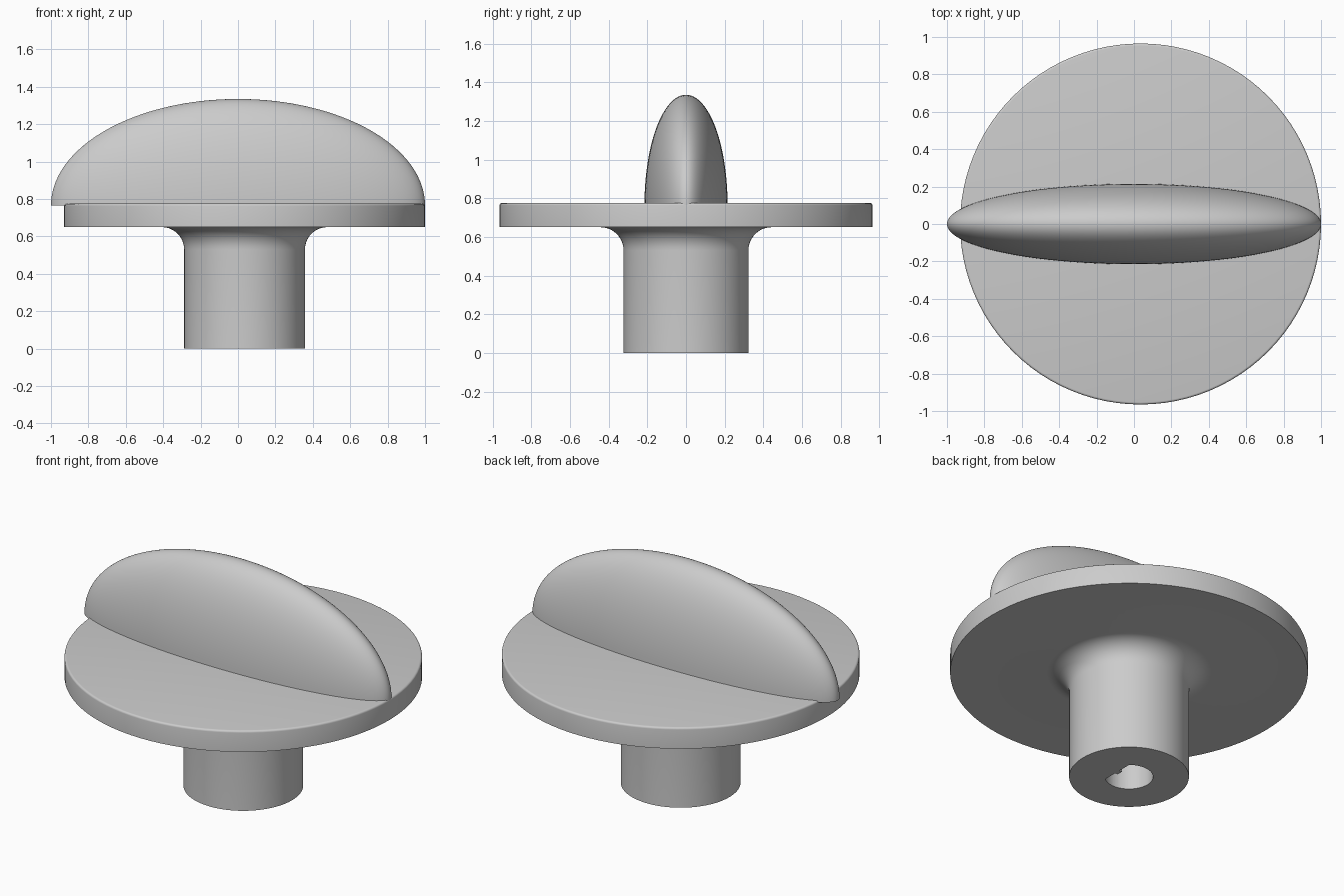
import bpy, bmesh, math
from mathutils import Matrix, Vector

cube = bpy.data.objects.get("Cube")
if cube:
    bpy.data.objects.remove(cube, do_unlink=True)

AXIS_X = 0.035        # the dial sits slightly off the middle of the grip
DIAL_R, HUB_R = 0.965, 0.323
DIAL_BOTTOM, DIAL_TOP = 0.65, 0.775
FILLET, ROUND = 0.12, 0.012

grey = bpy.data.materials.new("plain grey")
grey.use_nodes = True
grey.diffuse_color = (0.6, 0.6, 0.6, 1)
grey.node_tree.nodes["Principled BSDF"].inputs["Base Color"].default_value = (0.6, 0.6, 0.6, 1)


def make_object(name, bm):
    bmesh.ops.recalc_face_normals(bm, faces=bm.faces)
    mesh = bpy.data.meshes.new(name)
    bm.to_mesh(mesh)
    bm.free()
    mesh.materials.append(grey)
    obj = bpy.data.objects.new(name, mesh)
    bpy.context.collection.objects.link(obj)
    return obj


def smooth(obj):
    bpy.ops.object.select_all(action="DESELECT")
    obj.select_set(True)
    bpy.context.view_layer.objects.active = obj
    bpy.ops.object.shade_smooth_by_angle(angle=math.radians(35))


def arc(cx, cz, r, start, end, steps):
    angles = [math.radians(start + (end - start) * i / steps) for i in range(steps + 1)]
    return [(cx + r * math.cos(a), cz + r * math.sin(a)) for a in angles]


# Dial and hub: one turned profile with a fillet under the disc
profile = [(0, 0), (HUB_R, 0)]
profile += arc(HUB_R + FILLET, DIAL_BOTTOM - FILLET, FILLET, 180, 90, 10)
profile += [(DIAL_R, DIAL_BOTTOM)]
profile += arc(DIAL_R - ROUND, DIAL_TOP - ROUND, ROUND, 0, 90, 4)
profile += [(0, DIAL_TOP)]
bm = bmesh.new()
verts = [bm.verts.new((r, 0, z)) for r, z in profile]
edges = [bm.edges.new(pair) for pair in zip(verts, verts[1:])]
bmesh.ops.spin(bm, geom=verts + edges, cent=(0, 0, 0), axis=(0, 0, 1),
               angle=math.tau, steps=96, use_duplicate=False)
bmesh.ops.remove_doubles(bm, verts=bm.verts, dist=0.0001)
bmesh.ops.translate(bm, verts=bm.verts, vec=(AXIS_X, 0, 0))
dial = make_object("dial_and_hub", bm)

# Shaft bore: D-shaped hole whose flat carries a small rib
BORE_R, FLAT, RIB_W, RIB_H, DEPTH = 0.13, 0.083, 0.018, 0.018, 0.5
half = math.degrees(math.acos(FLAT / BORE_R))
outline = arc(0, 0, BORE_R, half, 360 - half, 40)
outline += [(FLAT, -RIB_W), (FLAT - RIB_H, -RIB_W), (FLAT - RIB_H, RIB_W), (FLAT, RIB_W)]
bm = bmesh.new()
face = bm.faces.new([bm.verts.new((AXIS_X + x, y, -0.1)) for x, y in outline])
out = bmesh.ops.extrude_face_region(bm, geom=[face])
bmesh.ops.translate(bm, vec=(0, 0, DEPTH + 0.1),
                    verts=[v for v in out["geom"] if isinstance(v, bmesh.types.BMVert)])
cutter = make_object("bore_cutter", bm)
cutter.hide_render = True
cutter.hide_set(True)
cut = dial.modifiers.new("bore", "BOOLEAN")
cut.operation = "DIFFERENCE"
cut.solver = "EXACT"
cut.object = cutter
bpy.context.view_layer.objects.active = dial
dial.select_set(True)
bpy.ops.object.modifier_apply(modifier=cut.name)
bpy.data.objects.remove(cutter, do_unlink=True)
smooth(dial)

# Grip: upper half of a long thin ellipsoid, its poles at the two tips
bm = bmesh.new()
bmesh.ops.create_uvsphere(bm, u_segments=96, v_segments=64, radius=1,
                          matrix=Matrix.Rotation(math.pi / 2, 4, "Y"))
bmesh.ops.bisect_plane(bm, geom=bm.verts[:] + bm.edges[:] + bm.faces[:], dist=0.0001,
                       plane_co=(0, 0, 0), plane_no=(0, 0, 1), clear_inner=True)
bmesh.ops.holes_fill(bm, edges=[e for e in bm.edges if e.is_boundary], sides=0)
bmesh.ops.scale(bm, verts=bm.verts, vec=Vector((1, 0.215, 0.57)))
bmesh.ops.translate(bm, verts=bm.verts, vec=(0, 0, 0.765))
smooth(make_object("grip", bm))
